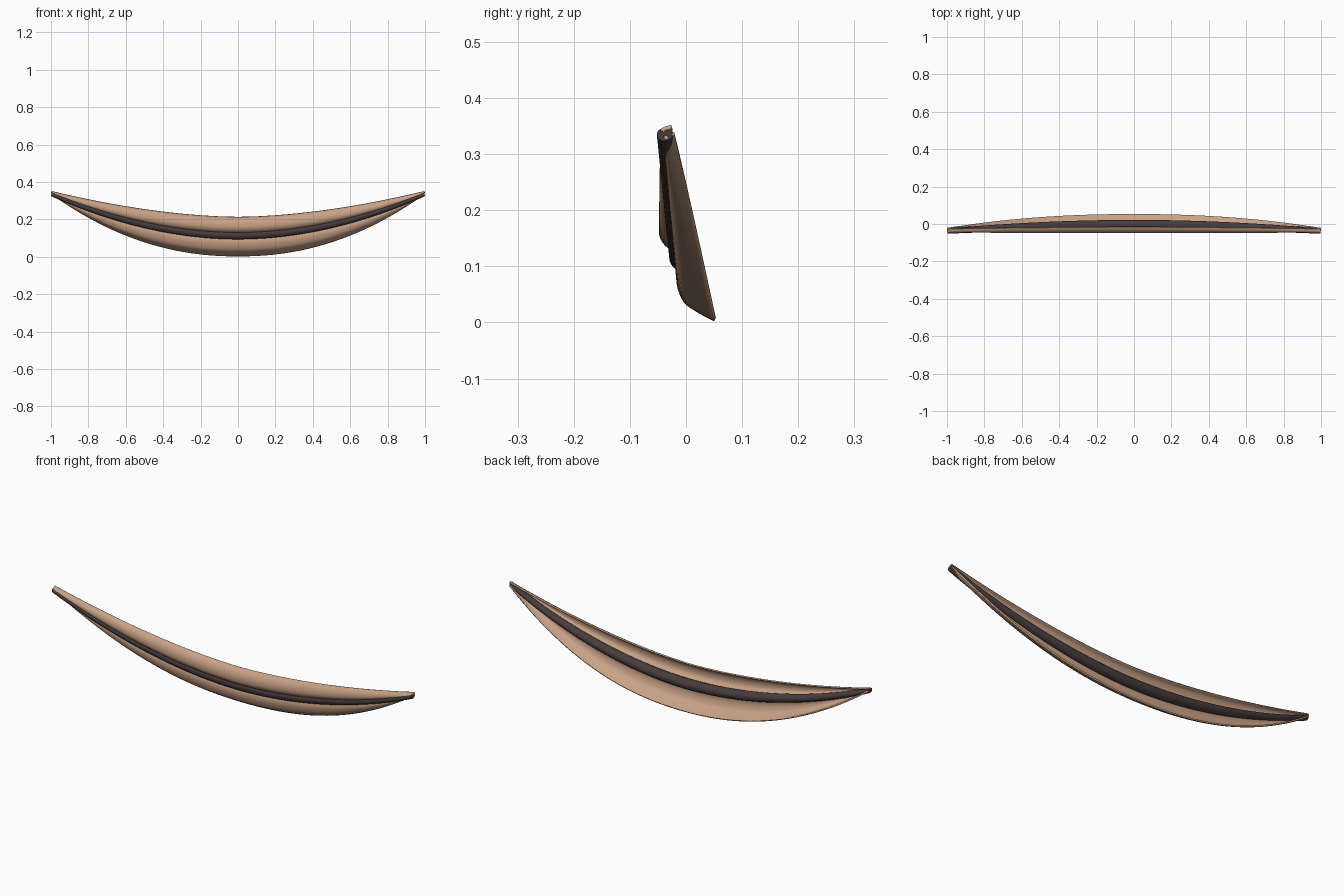
import bpy, bmesh, math
from mathutils import Vector

if "Cube" in bpy.data.objects:
    bpy.data.objects.remove(bpy.data.objects["Cube"])

N = 64  # stations along the length


def material(name, color):
    m = bpy.data.materials.new(name)
    m.diffuse_color = (*color, 1)
    m.use_nodes = True
    m.node_tree.nodes["Principled BSDF"].inputs["Base Color"].default_value = m.diffuse_color
    return m


def smooth(points, steps=5):
    """Catmull-Rom resampling of a short open profile."""
    p = [Vector(q) for q in points]
    p = [2 * p[0] - p[1]] + p + [2 * p[-1] - p[-2]]
    out = []
    for i in range(1, len(p) - 2):
        a, b, c, d = p[i - 1:i + 3]
        for s in range(steps):
            t = s / steps
            out.append(0.5 * (2 * b + (c - a) * t + (2 * a - 5 * b + 4 * c - d) * t ** 2
                              + (3 * b - a - 3 * c + d) * t ** 3))
    return out + [p[-2]]


def loft(name, profile, mat, closed=False, thickness=0):
    """Sweep along x; profile rows: y mid, z mid, y tip, z tip, curve power."""
    bm = bmesh.new()
    rows = []
    for i in range(N + 1):
        x = -math.cos(math.pi * i / N)
        row = []
        for y0, z0, y1, z1, p in profile:
            f = abs(x) ** p
            row.append(bm.verts.new((x * 0.997, y0 + (y1 - y0) * f, z0 + (z1 - z0) * f)))
        rows.append(row)
    n = len(profile)
    for a, b in zip(rows, rows[1:]):
        for j in range(n if closed else n - 1):
            k = (j + 1) % n
            bm.faces.new((a[j], b[j], b[k], a[k]))
    if closed:
        bm.faces.new(rows[0])
        bm.faces.new(rows[-1])
        bmesh.ops.recalc_face_normals(bm, faces=bm.faces)
    me = bpy.data.meshes.new(name)
    bm.to_mesh(me)
    bm.free()
    ob = bpy.data.objects.new(name, me)
    bpy.context.collection.objects.link(ob)
    me.materials.append(mat)
    if thickness:
        mod = ob.modifiers.new("shell", "SOLIDIFY")
        mod.thickness = thickness
        mod.offset = -1
    bpy.ops.object.select_all(action="DESELECT")
    ob.select_set(True)
    bpy.context.view_layer.objects.active = ob
    bpy.ops.object.shade_smooth_by_angle(angle=math.radians(40))
    return ob


tan = material("tan", (0.58, 0.36, 0.24))
dark = material("dark", (0.065, 0.045, 0.045))

# lower shell, bottom rim up to the seam
lower = smooth([(0.050, 0.002, -0.020, 0.334, 2.15),
                (0.020, 0.018, -0.030, 0.332, 2.15),
                (-0.004, 0.036, -0.037, 0.331, 2.1),
                (-0.016, 0.065, -0.040, 0.331, 2.05),
                (-0.016, 0.090, -0.038, 0.332, 2.0),
                (-0.006, 0.106, -0.034, 0.334, 1.95)])
loft("lower_shell", lower, tan, thickness=0.007)

# upper shell, seam up to the top rim
upper = smooth([(-0.010, 0.124, -0.034, 0.337, 1.9),
                (-0.034, 0.134, -0.043, 0.338, 1.9),
                (-0.047, 0.153, -0.046, 0.341, 1.85),
                (-0.047, 0.180, -0.044, 0.345, 1.8),
                (-0.036, 0.202, -0.038, 0.349, 1.75),
                (-0.018, 0.214, -0.026, 0.352, 1.75)])
loft("upper_shell", upper, tan, thickness=0.007)

# dark core running between the shells
core = []
for k in range(20):
    c, s = math.cos(k * math.tau / 20), math.sin(k * math.tau / 20)
    core.append((-0.004 + 0.026 * c, 0.116 + 0.025 * s,
                 -0.038 + 0.014 * c, 0.335 + 0.012 * s, 1.93))
loft("core", core, dark, closed=True)
